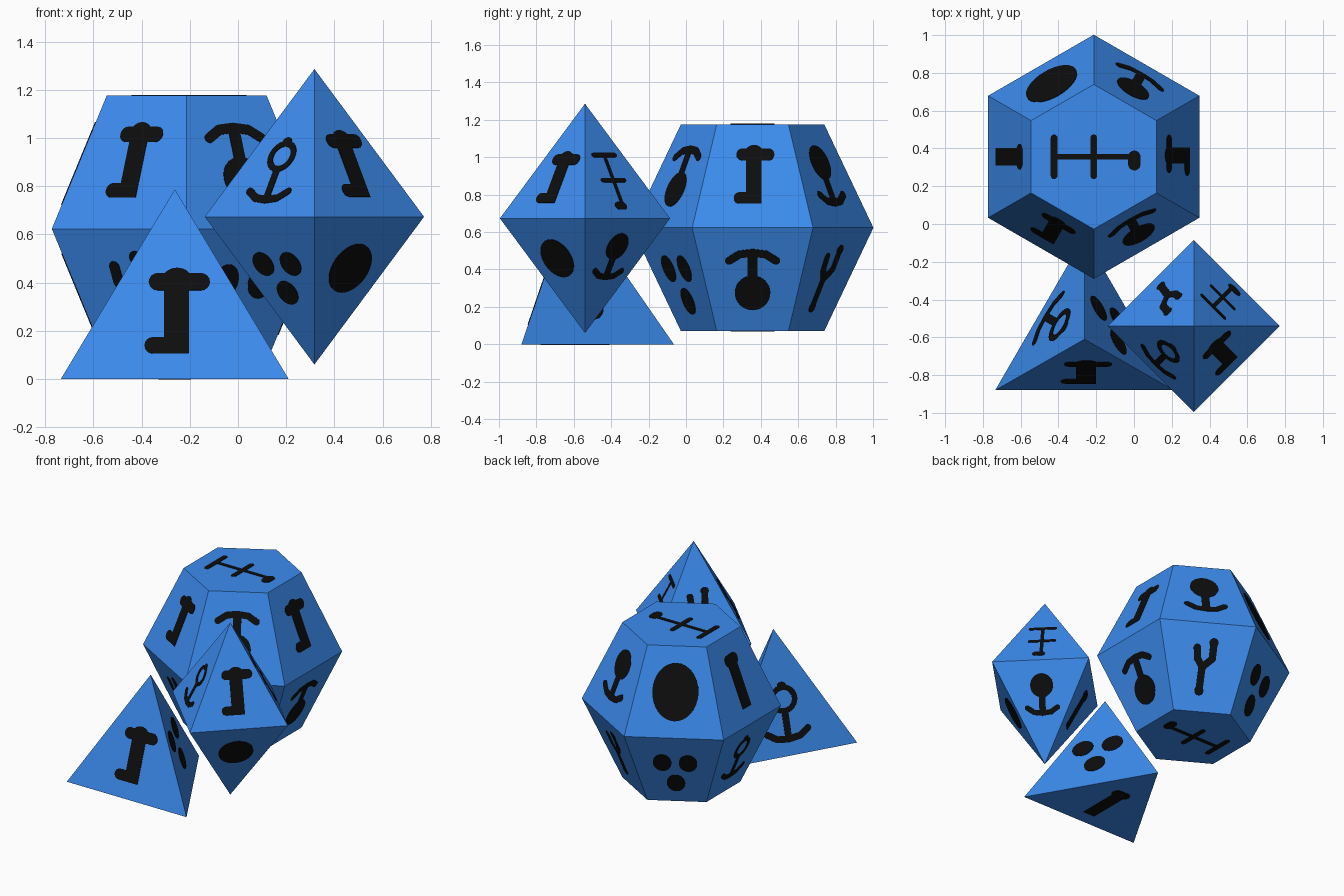
import bpy, bmesh
from math import sin, cos, pi, radians, atan2
from mathutils import Vector

if "Cube" in bpy.data.objects:
    bpy.data.objects.remove(bpy.data.objects["Cube"])

LIFT, SINK = 0.003, 0.01


def material(name, col):
    m = bpy.data.materials.new(name)
    m.diffuse_color = (*col, 1)
    m.use_nodes = True
    m.node_tree.nodes["Principled BSDF"].inputs["Base Color"].default_value = m.diffuse_color
    return m


BLUE = material("blue_plastic", (0.045, 0.26, 0.86))
BLACK = material("black_ink", (0.004, 0.004, 0.004))


def make_object(name, bm, mat):
    me = bpy.data.meshes.new(name)
    bm.to_mesh(me)
    me.materials.append(mat)
    ob = bpy.data.objects.new(name, me)
    bpy.context.collection.objects.link(ob)
    return ob


# ---- 2D outlines used to compose the symbols (u right, v up) ----
def ellipse(u, v, a, b):
    return [(u + a * cos(2 * pi * i / 32), v + b * sin(2 * pi * i / 32)) for i in range(32)]


def capsule(p, q, r):
    t = atan2(q[1] - p[1], q[0] - p[0])
    out = []
    for c, s in ((q, t - pi / 2), (p, t + pi / 2)):
        out += [(c[0] + r * cos(s + pi * i / 8), c[1] + r * sin(s + pi * i / 8)) for i in range(9)]
    return out


def stroke(pts, r):
    return [capsule(a, b, r) for a, b in zip(pts, pts[1:])]


def box(u0, u1, v0, v1):
    return [(u0, v0), (u1, v0), (u1, v1), (u0, v1)]


def flip(outlines):
    return [[(u, -v) for u, v in reversed(o)] for o in outlines]


def ring(u, v, r, w):
    pts = [(u + r * cos(2 * pi * i / 24), v + r * sin(2 * pi * i / 24)) for i in range(25)]
    return stroke(pts, w)


ARC = [(-.125, .108), (-.07, .145), (0, .154), (.07, .145), (.125, .108)]
post = stroke([(-.07, .149), (.108, .149)], .038) + stroke([(-.09, -.13), (.022, -.13)], .036) \
    + [box(-.045, .06, -.166, .15), ellipse(.01, .16, .06, .05)]
mushroom = stroke(ARC, .022) + [box(-.027, .027, -.06, .15), ellipse(0, -.077, .095, .1)]
SYMBOLS = {
    "post": post,
    "mushroom": mushroom,
    "anchor": flip(mushroom),
    "ring_anchor": ring(0, .085, .07, .016) + flip(stroke(ARC, .02))
        + [box(-.02, .02, -.15, .02), ellipse(0, .165, .028, .024)],
    "oval": [ellipse(0, 0, .12, .12)],
    "dots": [ellipse(u, v, .057, .055) for u, v in ((-.08, .045), (.08, .045), (0, -.09))],
    "fork": stroke([(-.03, -.16), (-.02, 0), (.045, .06), (.05, .17)], .024)
        + stroke([(-.02, 0), (-.055, .06), (-.06, .13)], .024)
        + [ellipse(.05, .17, .03, .03), ellipse(-.03, -.16, .03, .03)],
    "double_cross": stroke([(0, .21), (0, -.22)], .014) + stroke([(-.1, .21), (.1, .21)], .018)
        + stroke([(-.1, 0), (.1, 0)], .018) + stroke([(0, -.215), (-.04, -.215)], .033),
    "club": stroke([(-.028, .14), (.028, .14)], .04) + [box(-.046, .046, -.19, .13)],
}


def add_die(name, points, marks):
    # solid body: hull of the corners with flat faces merged
    bm = bmesh.new()
    for p in points:
        bm.verts.new(p)
    bmesh.ops.convex_hull(bm, input=bm.verts)
    bmesh.ops.dissolve_limit(bm, angle_limit=0.02, verts=bm.verts, edges=bm.edges)
    bmesh.ops.recalc_face_normals(bm, faces=bm.faces)
    bm.normal_update()
    make_object(name, bm, BLUE)
    # symbols: thin plates on the face that looks in the given direction
    sb = bmesh.new()
    for direction, symbol, su, sv, dv, flat_up in marks:
        d = Vector(direction).normalized()
        f = max(bm.faces, key=lambda k: k.normal.dot(d))
        n = f.normal.copy()
        c = sum((v.co for v in f.verts), Vector()) / len(f.verts)
        up = Vector(flat_up) if abs(n.z) > .95 else Vector((0, 0, 1))
        v = (up - n * up.dot(n)).normalized()
        u = v.cross(n)
        for outline in SYMBOLS[symbol]:
            base = [c + u * (a * su) + v * (b * sv + dv) for a, b in outline]
            top = [sb.verts.new(p + n * LIFT) for p in base]
            low = [sb.verts.new(p - n * SINK) for p in base]
            sb.faces.new(top)
            sb.faces.new(low[::-1])
            for i in range(len(top)):
                j = (i + 1) % len(top)
                sb.faces.new((top[i], low[i], low[j], top[j]))
    make_object(name + "_symbols", sb, BLACK)
    bm.free()
    sb.free()


def around(az, z):
    return (cos(radians(az)), sin(radians(az)), z)


def mark(direction, symbol, su=1, sv=1, dv=0, up=(-1, 0, 0)):
    return (direction, symbol, su, sv, dv, up)


# fourteen-sided die: two hexagonal frustums base to base
def hexagon(r, z):
    return [(-.213 + r * cos(radians(30 + 60 * i)), .356 + r * sin(radians(30 + 60 * i)), z)
            for i in range(6)]


UP, DN = .42, -.42
add_die("hexagonal_die", hexagon(.383, 1.176) + hexagon(.646, .623) + hexagon(.383, .07), [
    mark((0, 0, 1), "double_cross"), mark((0, 0, -1), "double_cross"),
    mark(around(0, UP), "post", .8, .9, -.01), mark(around(60, UP), "anchor"),
    mark(around(120, UP), "oval", 1.25, 1.58), mark(around(180, UP), "club"),
    mark(around(240, UP), "post", .8, .9, -.01), mark(around(300, UP), "mushroom"),
    mark(around(0, DN), "mushroom"), mark(around(60, DN), "fork"),
    mark(around(120, DN), "dots", 1.05, 1.4), mark(around(180, DN), "ring_anchor", .9, 1),
    mark(around(240, DN), "fork"), mark(around(300, DN), "dots", 1.05, 1.4)])

# eight-sided die
X, Y, Z, R, H = .317, -.54, .673, .455, .613
add_die("octahedral_die",
        [(X + R, Y, Z), (X - R, Y, Z), (X, Y + R, Z), (X, Y - R, Z), (X, Y, Z + H), (X, Y, Z - H)], [
    mark(around(45, .5), "double_cross", .8, .72), mark(around(135, .5), "fork", .9, .8),
    mark(around(225, .5), "ring_anchor", .9, .85, -.02), mark(around(315, .5), "post", .8, .83),
    mark(around(45, -.5), "anchor", .8, .8), mark(around(135, -.5), "club", .75, .8),
    mark(around(225, -.5), "dots", 1, 1, -.035), mark(around(315, -.5), "oval", .95, .95, -.01)])

# four-sided die
add_die("tetrahedral_die",
        [(-.735, -.88, 0), (.21, -.88, 0), (-.262, -.065, 0), (-.262, -.61, .787)], [
    mark(around(270, .33), "post"), mark(around(30, .33), "dots", 1.3, 1.3, .05),
    mark(around(150, .33), "ring_anchor", 1.15, 1.1), mark((0, 0, -1), "club", 1, 1, .02, (0, 1, 0))])
